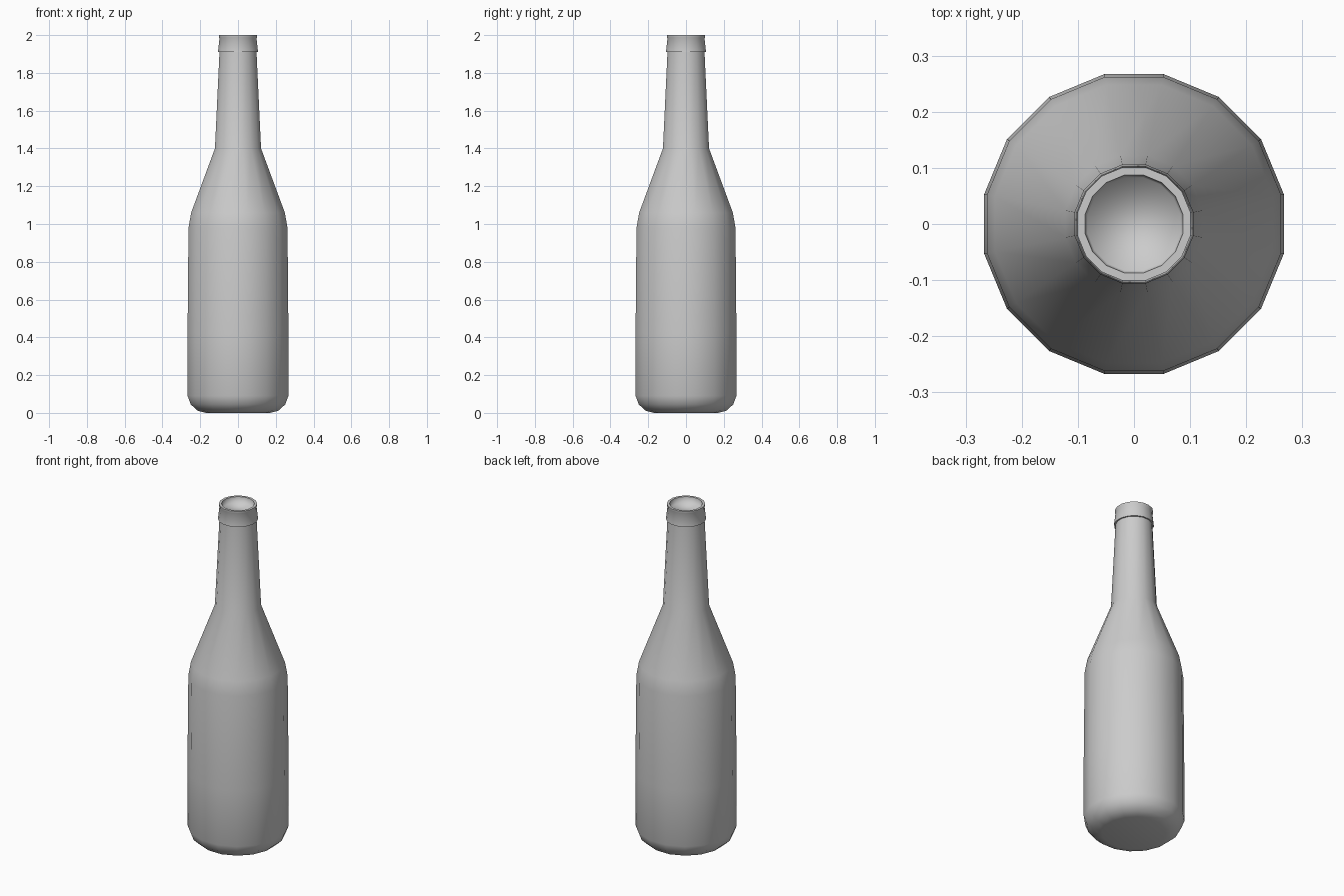
import bpy, bmesh, math

SIDES = 16
FLAT = math.cos(math.pi / SIDES)  # half-widths are measured across the flats

cube = bpy.data.objects.get("Cube")
if cube:
    bpy.data.objects.remove(cube)

glass = bpy.data.materials.new("pale grey glass")
glass.use_nodes = True
colour = (0.6, 0.6, 0.6, 1)
glass.diffuse_color = colour
glass.node_tree.nodes["Principled BSDF"].inputs["Base Color"].default_value = colour


def ring(bm, half_width, z):
    r = half_width / FLAT
    angles = [(i + 0.5) * math.tau / SIDES for i in range(SIDES)]
    return [bm.verts.new((r * math.cos(a), r * math.sin(a), z)) for a in angles]


def lathe(name, profile, sharp=()):
    """Spin a (half width, height) profile, capping both ends."""
    bm = bmesh.new()
    rings = [ring(bm, w, z) for w, z in profile]
    for low, high in zip(rings, rings[1:]):
        for i in range(SIDES):
            j = (i + 1) % SIDES
            bm.faces.new((low[i], low[j], high[j], high[i]))
    bm.faces.new(rings[0][::-1])
    bm.faces.new(rings[-1])
    for face in bm.faces:
        face.smooth = True
    for k in sharp:
        for i in range(SIDES):
            bm.edges.get((rings[k][i], rings[k][i - 1])).smooth = False
    mesh = bpy.data.meshes.new(name)
    bm.to_mesh(mesh)
    bm.free()
    mesh.materials.append(glass)
    obj = bpy.data.objects.new(name, mesh)
    bpy.context.collection.objects.link(obj)
    return obj


# Outline from the rounded base up to the lip, then over the rim into the mouth
base = [(0.17, 0), (0.215, 0.012), (0.25, 0.045), (0.267, 0.09)]
body = [(0.267, 0.42), (0.262, 0.98), (0.248, 1.06)]
neck = [(0.122, 1.4), (0.098, 1.91)]
lip = [(0.106, 1.91), (0.098, 1.982), (0.101, 1.988), (0.101, 2.0)]
mouth = [(0.087, 2.0), (0.083, 1.965)]
outline = base + body + neck + lip + mouth
first_lip = len(base + body + neck)
lathe("bottle", outline, sharp=(first_lip - 1, first_lip, first_lip + 3, first_lip + 4))
